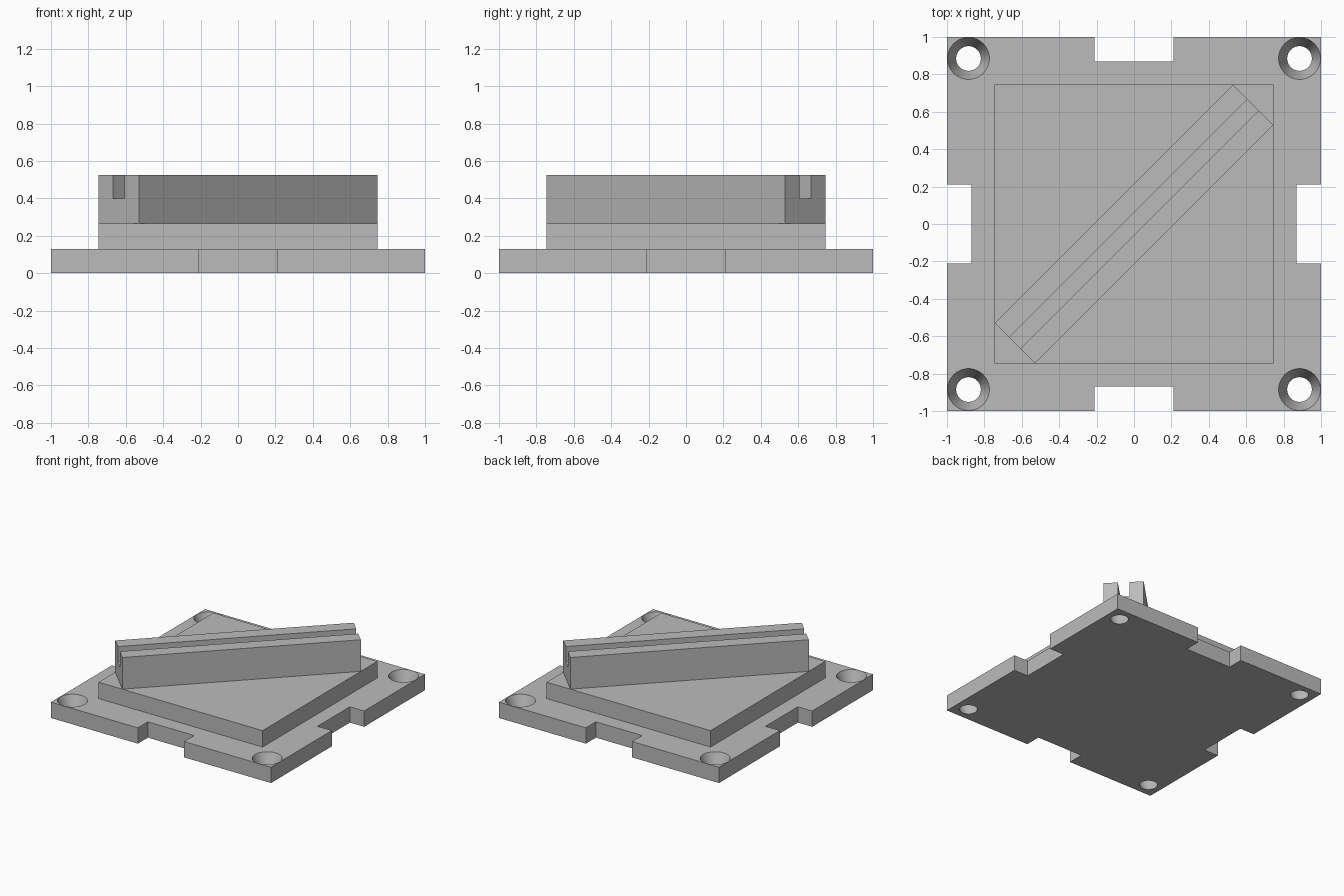
import bpy
import math
from mathutils import Matrix, Vector

cube = bpy.data.objects.get("Cube")
if cube:
    bpy.data.objects.remove(cube, do_unlink=True)

PLATE_TOP, STEP_TOP, RAIL_TOP = 0.13, 0.265, 0.525
HOLE_POS = 0.885

grey = bpy.data.materials.new("plain_grey")
grey.use_nodes = True
GREY = (0.5, 0.5, 0.5, 1)
grey.diffuse_color = GREY
grey.node_tree.nodes["Principled BSDF"].inputs["Base Color"].default_value = GREY


def prism(name, outline, depth, matrix):
    """Extrude a counter-clockwise 2D outline along local z, then place it."""
    n = len(outline)
    verts = [matrix @ Vector((x, y, z)) for z in (0, depth) for x, y in outline]
    faces = [tuple(reversed(range(n))), tuple(range(n, 2 * n))]
    faces += [(i, (i + 1) % n, n + (i + 1) % n, n + i) for i in range(n)]
    mesh = bpy.data.meshes.new(name)
    mesh.from_pydata(verts, [], faces)
    mesh.materials.append(grey)
    obj = bpy.data.objects.new(name, mesh)
    bpy.context.collection.objects.link(obj)
    return obj


# Base plate: one notched side repeated around four quarter turns
side = [Vector(p) for p in ((-1, -1), (-0.21, -1), (-0.21, -0.87), (0.21, -0.87), (0.21, -1))]
outline = [Matrix.Rotation(k * math.pi / 2, 2) @ p for k in range(4) for p in side]
plate = prism("base_plate", outline, PLATE_TOP, Matrix())

# Tapered screw holes in the corners
over = 0.02
slope = (0.112 - 0.066) / PLATE_TOP
for sx in (-1, 1):
    for sy in (-1, 1):
        bpy.ops.mesh.primitive_cone_add(
            vertices=48, radius1=0.066 - slope * over, radius2=0.112 + slope * over,
            depth=PLATE_TOP + 2 * over,
            location=(sx * HOLE_POS, sy * HOLE_POS, PLATE_TOP / 2))
        cutter = bpy.context.object
        cutter.data.materials.append(grey)
        cut = plate.modifiers.new("screw_hole", 'BOOLEAN')
        cut.operation = 'DIFFERENCE'
        cut.solver = 'EXACT'
        cut.object = cutter
        bpy.context.view_layer.objects.active = plate
        bpy.ops.object.modifier_apply(modifier=cut.name)
        bpy.data.objects.remove(cutter, do_unlink=True)

bpy.ops.object.select_all(action='DESELECT')
plate.select_set(True)
bpy.context.view_layer.objects.active = plate
bpy.ops.object.shade_smooth_by_angle(angle=math.radians(30))

# Raised square step
s = 0.745
prism("raised_step", [(-s, -s), (s, -s), (s, s), (-s, s)],
      STEP_TOP - PLATE_TOP, Matrix.Translation((0, 0, PLATE_TOP)))

# Diagonal rail: grooved cross-section swept corner to corner
half, groove, length = 0.152, 0.043, 1.803
height, floor = RAIL_TOP - STEP_TOP, 0.40 - STEP_TOP
section = [(-half, 0), (half, 0), (half, height), (groove, height),
           (groove, floor), (-groove, floor), (-groove, height), (-half, height)]
place = (Matrix.Translation((0, 0, STEP_TOP))
         @ Matrix.Rotation(-math.pi / 4, 4, 'Z')
         @ Matrix.Translation((0, length / 2, 0))
         @ Matrix.Rotation(math.pi / 2, 4, 'X'))
prism("grooved_rail", section, length, place)
